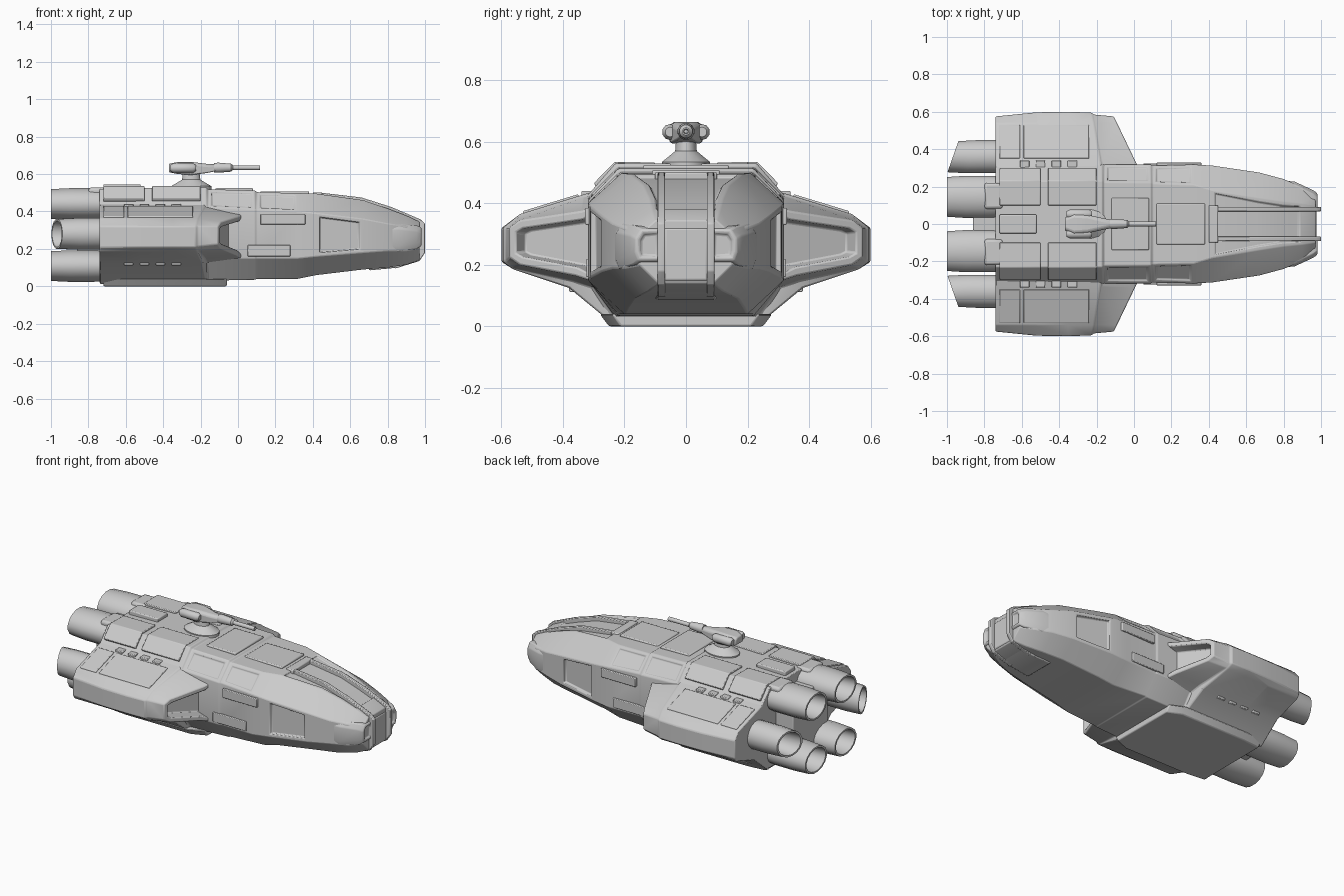
import bpy, bmesh, math
from mathutils import Vector

if "Cube" in bpy.data.objects:
    bpy.data.objects.remove(bpy.data.objects["Cube"])


def finish(name, bm, bevel=0.006):
    bmesh.ops.recalc_face_normals(bm, faces=bm.faces)
    me = bpy.data.meshes.new(name)
    bm.to_mesh(me)
    bm.free()
    ob = bpy.data.objects.new(name, me)
    bpy.context.collection.objects.link(ob)
    if bevel:
        m = ob.modifiers.new("bevel", 'BEVEL')
        m.width, m.segments, m.limit_method = bevel, 2, 'ANGLE'
        m.angle_limit = math.radians(25)
    bpy.ops.object.select_all(action='DESELECT')
    ob.select_set(True)
    bpy.context.view_layer.objects.active = ob
    bpy.ops.object.shade_smooth_by_angle(angle=math.radians(35))
    return ob


def loft(name, rings, insets=(), cap_inset=None, bevel=0.006):
    """Skin closed rings; insets = (ring indices, side indices, thickness, depth)."""
    bm = bmesh.new()
    vs = [[bm.verts.new(p) for p in r] for r in rings]
    n = len(rings[0])
    grid = [[bm.faces.new((a[j], a[(j + 1) % n], b[(j + 1) % n], b[j])) for j in range(n)]
            for a, b in zip(vs, vs[1:])]
    bm.faces.new(vs[0])
    front = bm.faces.new(vs[-1])
    bmesh.ops.recalc_face_normals(bm, faces=bm.faces)
    for ids, sides, t, d in insets:
        for j in sides:
            bmesh.ops.inset_region(bm, faces=[grid[i][j] for i in ids], thickness=t, depth=0)
            bmesh.ops.inset_region(bm, faces=[grid[i][j] for i in ids], thickness=0.006, depth=d)
    if cap_inset:
        bmesh.ops.inset_region(bm, faces=[front], thickness=cap_inset[0], depth=0)
        bmesh.ops.inset_region(bm, faces=[front], thickness=0.006, depth=cap_inset[1])
    return finish(name, bm, bevel)


def box(name, x, y, z, bevel=0.006):
    return loft(name, [[(a, y[0], z[0]), (a, y[1], z[0]), (a, y[1], z[1]), (a, y[0], z[1])] for a in x],
                bevel=bevel)


def lathe(name, prof, centre, axis='X', sides=16, scale=(1, 1), slant=0, bevel=0):
    """Revolve (along, radius) points about an axis through centre."""
    rings = []
    for u, r in prof:
        ring = []
        for k in range(sides):
            a = 2 * math.pi * (k + 0.5) / sides
            c, s = r * math.cos(a) * scale[0], r * math.sin(a) * scale[1]
            p = {'X': (u + slant * c, c, s), 'Z': (c, s, u)}[axis]
            ring.append(Vector(p) + Vector(centre))
        rings.append(ring)
    return loft(name, rings, bevel=bevel)


# main hull: stations of x, top z, bottom z, half width, top half, bottom half, upper and lower chine
stations = [
    (-0.74, .520, .02, .320, .23, .24, .42, .15),
    (-0.17, .530, .01, .325, .23, .24, .42, .15),
    (-0.16, .518, .03, .318, .222, .23, .42, .15),
    (0.09, .513, .035, .318, .22, .22, .41, .15),
    (0.10, .503, .04, .312, .215, .22, .41, .15),
    (0.32, .498, .04, .318, .21, .20, .40, .15),
    (0.42, .495, .06, .312, .18, .19, .39, .16),
    (0.67, .460, .09, .275, .14, .17, .36, .18),
    (0.80, .416, .10, .240, .12, .15, .335, .19),
    (0.90, .378, .115, .200, .11, .12, .32, .19),
    (0.97, .345, .140, .150, .10, .09, .30, .20)]
rings = []
for x, zt, zb, hw, tw, bw, zu, zl in stations:
    half = [(tw, zt), (hw, zu), (hw, zl), (bw, zb)]
    rings.append([(x, y, z) for y, z in half] + [(x, -y, z) for y, z in reversed(half)])
loft("main_hull", rings, insets=[((6,), (1, 5), .025, -.018), ((6, 7, 8), (7,), .02, -.012),
                                 ((4,), (0, 6), .025, -.008), ((2,), (0, 6), .025, -.008)])

# belly keel and rear engine block
loft("belly_keel", [[(x, y * w, z) for y, z in ((-.25, 0), (.25, 0), (.28, .04), (-.28, .04))]
                    for x, w in ((-.72, .95), (-.6, 1), (-.15, 1), (-.06, .85))])
box("engine_block", (-.86, -.70), (-.17, .17), (.09, .46))
box("spine_plate", (-.72, -.52), (-.05, .05), (.51, .545))
box("deck_plate", (-.12, .08), (-.14, .14), (.50, .525))
box("forward_deck_plate", (.12, .38), (-.11, .11), (.485, .508))
box("canopy_panel", (.40, .45), (-.10, .10), (.47, .502))

# nose chin between the rails
loft("nose_chin", [[(x, s * y, z) for s, y, z in ((-1, w, b), (1, w, b), (1, w, t), (-1, w, t))]
                   for x, w, b, t in ((.70, .10, .085, .3), (.86, .09, .10, .3), (.975, .07, .15, .32))])

wing = [(.22, .46), (.33, .43), (.54, .365), (.60, .32), (.60, .21), (.56, .185), (.38, .125), (.24, .01)]
step = [(.25, .44), (.33, .42), (.54, .36), (.585, .32), (.585, .215), (.56, .19), (.37, .15), (.28, .12)]
lip = [(.29, .39), (.34, .375), (.54, .345), (.575, .32), (.575, .225), (.54, .20), (.36, .165), (.28, .14)]
for s, side in ((1, "left"), (-1, "right")):
    # side wing: full section, stepped collar, then recessed swept intake at the front
    ring = lambda x, k, sweep=0, sec=wing: [(x - sweep * y, s * min(y, k), z) for y, z in sec]
    loft(side + "_wing", [ring(-.74, .575), ring(-.52, .597), ring(-.35, .608), ring(-.125, .595, .17),
                          ring(-.115, .59, .17, step),
                          [(.01 - (y - .33) * .48, s * y, z) for y, z in lip]],
         cap_inset=(.028, -.06))
    # raised armour plates on the wing
    for k, (x0, x1) in enumerate(((-.72, -.61), (-.59, -.24))):
        sec = [(.35, .430), (.53, .375), (.53, .355), (.35, .41)]
        loft(f"{side}_wing_plate_{k}", [[(x, s * y, z) for y, z in sec] for x in (x0, x1)], bevel=.004)
    # ribs along the wing root
    for k in range(4):
        x = -.61 + .085 * k
        box(f"{side}_root_rib_{k}", (x, x + .05), sorted((s * .29, s * .34)), (.39, .44), .004)
        box(f"{side}_lower_rib_{k}", (x, x + .05), sorted((s * .33, s * .38)), (.112, .15), .004)
    # shoulder plates on the hull
    for k, (x0, x1) in enumerate(((-.72, -.50), (-.46, -.20))):
        sec = [(.10, .533), (.232, .535), (.30, .465), (.28, .44), (.20, .50), (.10, .50)]
        loft(f"{side}_shoulder_plate_{k}", [[(x, s * y, z) for y, z in sec] for x in (x0, x1)], bevel=.004)
    # side strip and lower box on the forward hull
    box(side + "_flank_strip", (.12, .36), sorted((s * .29, s * .328)), (.33, .385), .004)
    box(side + "_lower_flank_box", (.05, .28), sorted((s * .28, s * .324)), (.16, .22), .004)
    # nose rail
    prof = [(.43, .502), (.66, .475), (.82, .424), (.975, .358), (1.0, .335), (1.0, .18), (.97, .135),
            (.84, .095), (.80, .20), (.66, .40), (.43, .45)]
    loft(side + "_nose_rail", [[(x, s * y, z) for x, z in prof] for y in (.068, .092)], bevel=.004)
    # cheek block
    cheek = [(.74, .24, .18, .34), (.86, .226, .185, .335), (.955, .182, .20, .325), (.98, .165, .215, .315)]
    loft(side + "_cheek", [[(x, s * .08, b), (x, s * (w - .01), b), (x, s * w, b + .03), (x, s * w, t - .03),
                            (x, s * (w - .02), t), (x, s * .08, t)] for x, w, b, t in cheek],
         cap_inset=(.015, -.01))
    # hollow engine nozzles: upper, middle and lower; the middle mouth is cut at a slant
    tube = [(.32, .95), (.22, 1.0), (.10, 1.0), (0, .94), (0, .82), (.08, .76), (.17, .64)]
    for name, y, z, ry, rz, x, slant in (("upper", .145, .440, .115, .086, -1, 0),
                                         ("middle", .36, .28, .09, .086, -.968, .35),
                                         ("lower", .145, .108, .115, .086, -1, 0)):
        lathe(f"{side}_{name}_engine", tube, (x, s * y, z), 'X', 16, (ry, rz), s * slant)
    # fairing joining the upper engines to the hull
    box(side + "_engine_fairing", (-.80, -.70), sorted((s * .08, s * .22)), (.40, .528), .015)

# deck turret
lathe("turret_base", [(0, .11), (.025, .11), (.045, .075), (.06, .05), (.10, .045)], (-.25, 0, .51), 'Z',
      scale=(1, .72))
head = [(-.37, .035, .61, .655), (-.32, .055, .60, .665), (-.25, .05, .595, .665), (-.17, .032, .605, .655),
        (-.12, .022, .615, .652)]
loft("turret_head", [[(x, -w, b), (x, w, b), (x, w, t - .012), (x, w - .015, t), (x, .015 - w, t), (x, -w, t - .012)]
                     for x, w, b, t in head])
for s, side in ((1, "left"), (-1, "right")):
    lathe(side + "_turret_pod", [(-.07, .018), (-.055, .026), (.05, .026), (.065, .016)],
          (-.29, s * .052, .632), 'X', 10)
lathe("gun_barrel", [(0, .026), (.02, .028), (.09, .022), (.10, .013), (.245, .013), (.245, .008), (.225, .006)],
      (-.127, 0, .634), 'X', 12)
